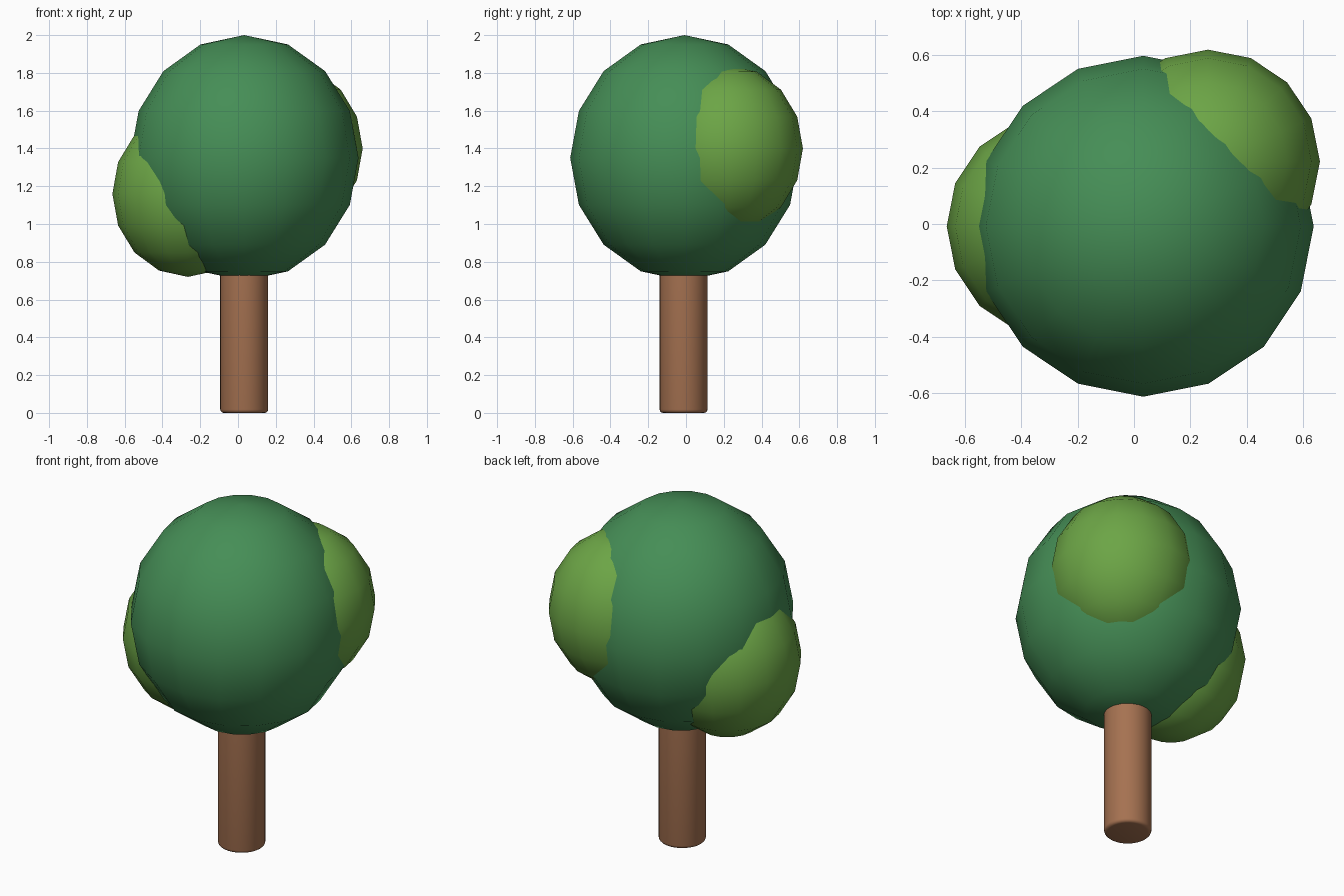
import bpy
import bmesh
from math import radians

if "Cube" in bpy.data.objects:
    bpy.data.objects.remove(bpy.data.objects["Cube"], do_unlink=True)


def material(name, rgb):
    mat = bpy.data.materials.new(name)
    mat.use_nodes = True
    mat.diffuse_color = (*rgb, 1)
    mat.node_tree.nodes["Principled BSDF"].inputs["Base Color"].default_value = (*rgb, 1)
    return mat


def finish(obj, name, mat, angle):
    obj.name = obj.data.name = name
    obj.data.materials.append(mat)
    bpy.ops.object.shade_smooth_by_angle(angle=radians(angle))


def foliage(name, mat, centre, width, height):
    bpy.ops.mesh.primitive_uv_sphere_add(segments=16, ring_count=8, radius=1, location=centre)
    obj = bpy.context.object
    obj.scale = (width, width, height)
    bpy.ops.object.transform_apply(location=False, rotation=False, scale=True)
    finish(obj, name, mat, 60)


dark_green = material("dark_leaf_green", (0.06, 0.27, 0.093))
light_green = material("light_leaf_green", (0.15, 0.376, 0.061))
brown = material("bark_brown", (0.38, 0.168, 0.082))

# Crown and the two smaller leaf clumps that grow out of it
foliage("crown", dark_green, (0.033, -0.008, 1.35), 0.605, 0.65)
foliage("right_leaf_clump", light_green, (-0.265, -0.008, 1.16), 0.4, 0.44)
foliage("back_left_leaf_clump", light_green, (0.263, 0.222, 1.4), 0.397, 0.44)

# Trunk with a softened foot, its top buried in the crown
bpy.ops.mesh.primitive_cylinder_add(vertices=32, radius=0.127, depth=0.9,
                                    location=(0.033, -0.013, 0.45))
trunk = bpy.context.object
bm = bmesh.new()
bm.from_mesh(trunk.data)
foot = [e for e in bm.edges if all(v.co.z < 0 for v in e.verts)]
bmesh.ops.bevel(bm, geom=foot, offset=0.018, segments=3, profile=0.5, affect='EDGES')
bm.to_mesh(trunk.data)
bm.free()
finish(trunk, "trunk", brown, 40)
